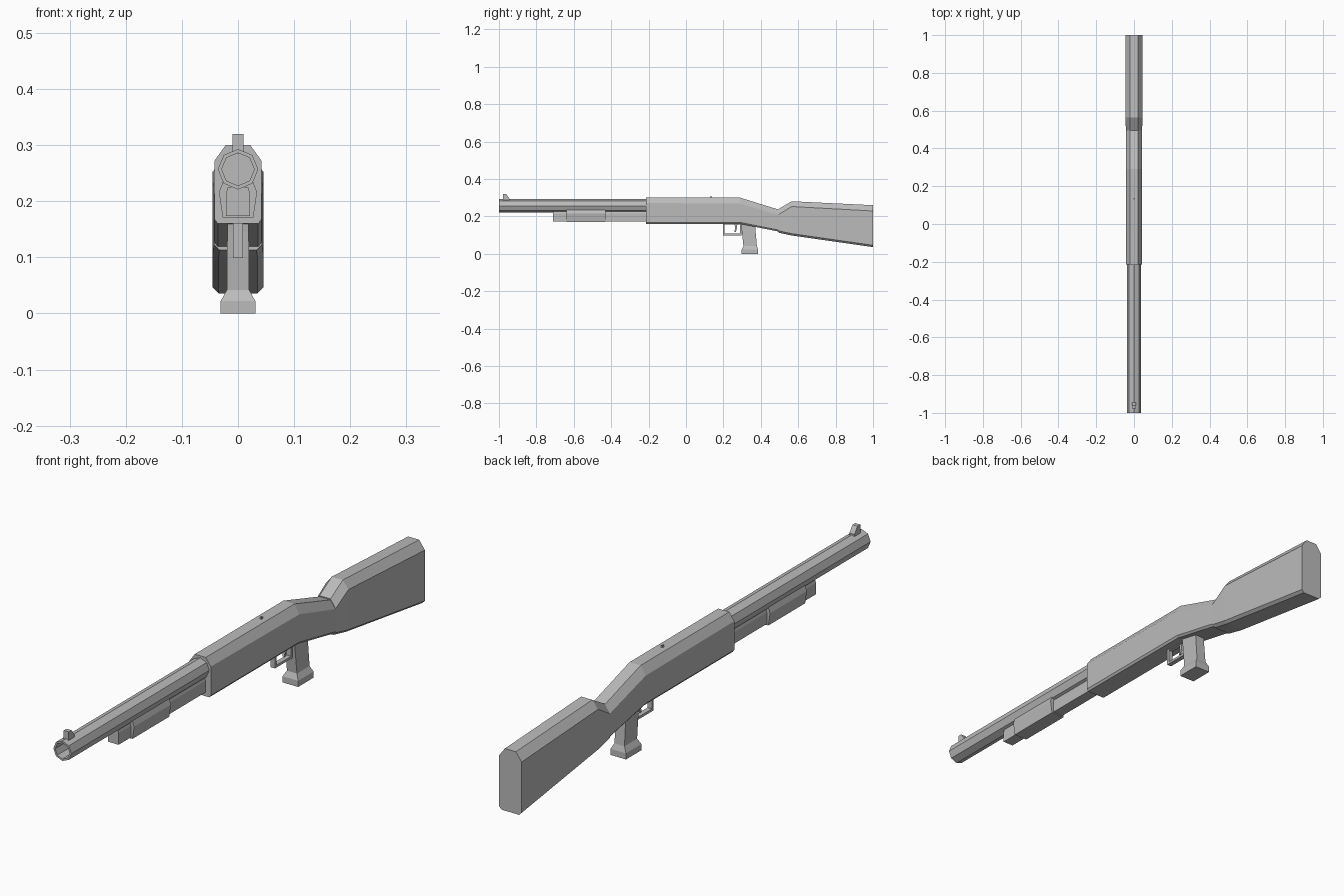
import bpy, bmesh, math

cube = bpy.data.objects.get("Cube")
if cube:
    bpy.data.objects.remove(cube, do_unlink=True)

grey = bpy.data.materials.new("plain grey")
grey.use_nodes = True
GREY = (0.5, 0.5, 0.5, 1)
grey.diffuse_color = GREY
grey.node_tree.nodes["Principled BSDF"].inputs["Base Color"].default_value = GREY


def loft(name, rings, closed=False):
    """Skin a list of equal-length rings of 3D points; cap the ends or join them."""
    bm = bmesh.new()
    loops = [[bm.verts.new(p) for p in ring] for ring in rings]
    n = len(loops[0])
    pairs = list(zip(loops, loops[1:]))
    if closed:
        pairs.append((loops[-1], loops[0]))
    for a, b in pairs:
        for i in range(n):
            j = (i + 1) % n
            bm.faces.new((a[i], a[j], b[j], b[i]))
    if not closed:
        bm.faces.new(loops[0])
        bm.faces.new(loops[-1])
    bmesh.ops.recalc_face_normals(bm, faces=bm.faces)
    mesh = bpy.data.meshes.new(name)
    bm.to_mesh(mesh)
    bm.free()
    mesh.materials.append(grey)
    obj = bpy.data.objects.new(name, mesh)
    bpy.context.collection.objects.link(obj)
    return obj


def section(y, half):
    """Cross-section at y, mirrored from its +x half listed top to bottom."""
    return [(x, y, z) for x, z in half] + [(-x, y, z) for x, z in reversed(half)]


def octagon(y, radius, z=0.257):
    return [(radius * math.sin(i * math.pi / 4), y, z + radius * math.cos(i * math.pi / 4))
            for i in range(8)]


def side_plate(name, outline, half_width):
    """Extrude a (y, z) outline across x."""
    return loft(name, [[(x, y, z) for y, z in outline] for x in (-half_width, half_width)])


def rect(y0, y1, z0, z1):
    return [(y0, z0), (y1, z0), (y1, z1), (y0, z1)]


# Hollow barrel
loft("barrel", [octagon(-0.2, 0.036), octagon(-1, 0.036),
                octagon(-1, 0.029), octagon(-0.8, 0.029)])

# Sights
side_plate("front_sight", [(-0.978, 0.285), (-0.945, 0.285), (-0.945, 0.297),
                           (-0.962, 0.32), (-0.978, 0.32)], 0.01)
side_plate("rear_sight", rect(0.13, 0.137, 0.295, 0.308), 0.003)

# Magazine tube and sliding fore grip
tube = [(0.018, 0.225), (0.021, 0.215), (0.021, 0.174)]
loft("magazine_tube", [section(y, tube) for y in (-0.71, -0.2)])
pump = [(0.025, 0.24), (0.034, 0.216), (0.027, 0.17)]
loft("fore_grip", [section(y, pump) for y in (-0.64, -0.43)])


# Receiver, dropping towards the wrist
def receiver_section(y, top, shoulder, bottom):
    return section(y, [(0.022, top), (0.042, shoulder),
                       (0.042, bottom + 0.008), (0.036, bottom)])


loft("receiver", [receiver_section(-0.215, 0.3, 0.272, 0.16),
                  receiver_section(0.29, 0.3, 0.268, 0.16),
                  receiver_section(0.5, 0.235, 0.207, 0.118)])


# Shoulder stock
def stock_section(y, width, top, shoulder, bottom):
    return section(y, [(0.022, top), (width, shoulder),
                       (width, bottom + 0.01), (width - 0.01, bottom)])


loft("stock", [stock_section(0.495, 0.043, 0.24, 0.21, 0.113),
               stock_section(0.565, 0.045, 0.281, 0.253, 0.098),
               stock_section(1.0, 0.045, 0.26, 0.229, 0.036)])

# Pistol grip with flared foot: (z, half width, front y, back y)
grip = [(0.17, 0.019, 0.292, 0.365), (0.145, 0.019, 0.296, 0.37),
        (0.042, 0.02, 0.307, 0.379), (0.022, 0.031, 0.298, 0.386),
        (0, 0.031, 0.298, 0.386)]
loft("pistol_grip", [[(-w, f, z), (w, f, z), (w, b, z), (-w, b, z)] for z, w, f, b in grip])

# Trigger guard frame and trigger
outer, inner = rect(0.198, 0.298, 0.099, 0.165), rect(0.207, 0.289, 0.108, 0.156)
loft("trigger_guard", [[(x, y, z) for y, z in loop] for x, loop in
                       ((-0.009, outer), (0.009, outer), (0.009, inner), (-0.009, inner))],
     closed=True)
side_plate("trigger", [(0.258, 0.165), (0.275, 0.165), (0.272, 0.135),
                       (0.266, 0.116), (0.258, 0.116), (0.263, 0.137)], 0.004)
